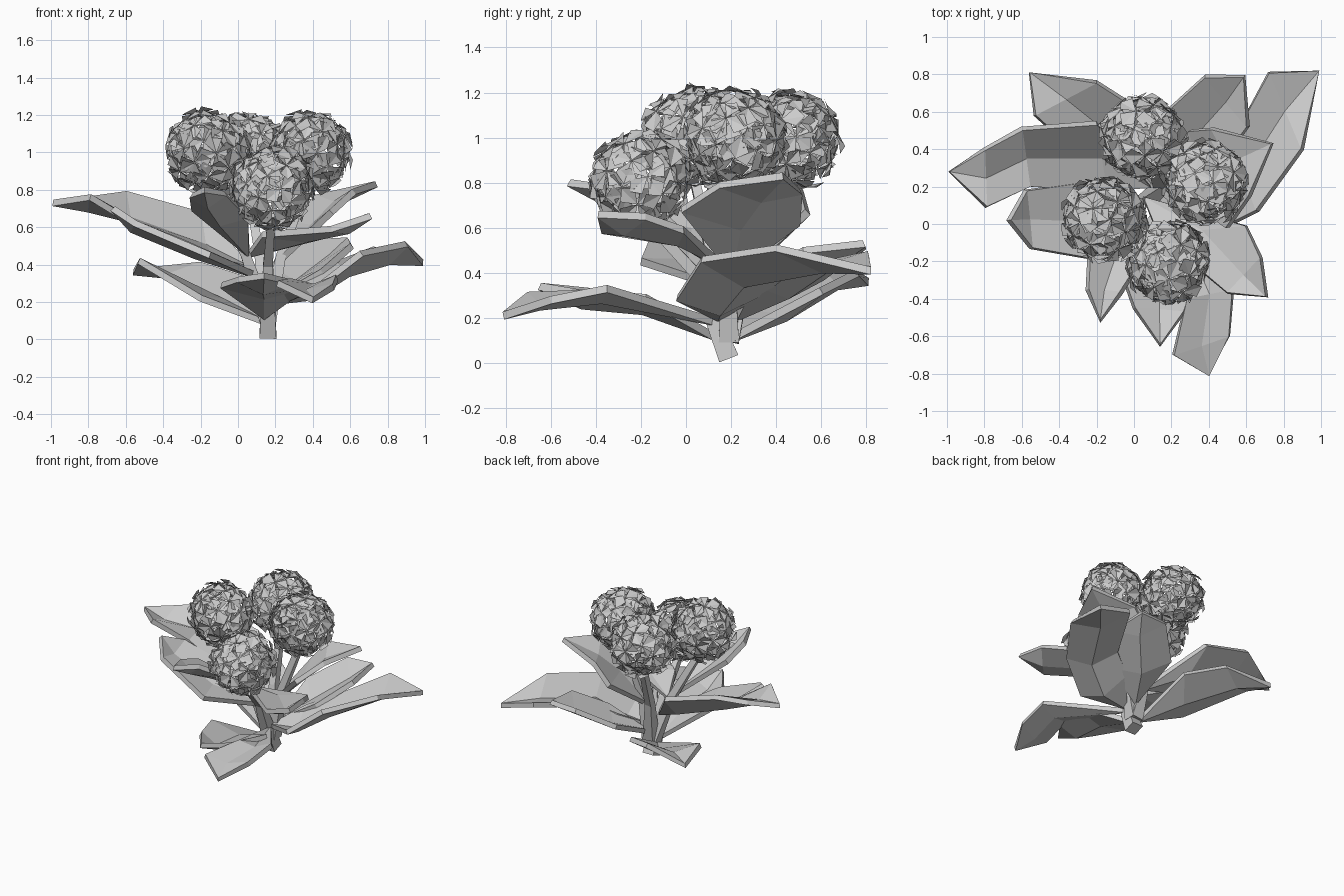
import bpy, math, random
from mathutils import Vector as V

if "Cube" in bpy.data.objects:
    bpy.data.objects.remove(bpy.data.objects["Cube"])

random.seed(4)


def add_mesh(name, verts, faces):
    me = bpy.data.meshes.new(name)
    me.from_pydata(verts, [], faces)
    me.update()
    ob = bpy.data.objects.new(name, me)
    bpy.context.collection.objects.link(ob)
    return ob


# Leaf: folded blade; rows of left / midrib / right points from base to tip
def leaf(name, base, tip, left, right, fold=0.07):
    verts = [V(base), V(tip)]
    for l, r in zip(left, right):
        l, r = V(l), V(r)
        verts += [l, (l + r) / 2 - V((0, 0, fold)), r]
    faces = [(0, 3, 2), (0, 4, 3)]
    n = len(left)
    for i in range(n - 1):
        a, b = 2 + 3 * i, 5 + 3 * i
        faces += [(a, a + 1, b + 1, b), (a + 1, a + 2, b + 2, b + 1)]
    e = 2 + 3 * (n - 1)
    faces += [(e, e + 1, 1), (e + 1, e + 2, 1)]
    mod = add_mesh(name, verts, faces).modifiers.new("thickness", 'SOLIDIFY')
    mod.thickness = 0.035
    mod.offset = 0


# Stem: tapered square tube
def stem(name, points, radii):
    verts, faces = [], []
    for i, p in enumerate(points):
        d = (points[min(i + 1, len(points) - 1)] - points[max(i - 1, 0)]).normalized()
        u = V((0, 1, 0)).cross(d).normalized()
        w = d.cross(u)
        verts += [p + (u * a + w * b) * radii[i]
                  for a, b in ((1, 1), (-1, 1), (-1, -1), (1, -1))]
    for i in range(len(points) - 1):
        for k in range(4):
            a, b = 4 * i + k, 4 * i + (k + 1) % 4
            faces.append((a, b, b + 4, a + 4))
    e = 4 * len(points) - 4
    add_mesh(name, verts, faces + [(3, 2, 1, 0), (e, e + 1, e + 2, e + 3)])


# Flower head: shell of loose four-petalled florets on a sphere
def flower_head(name, centre, radius=0.215, count=46):
    verts, faces = [], []
    for i in range(count):
        z = 1 - 2 * (i + 0.5) / count
        a = i * math.pi * (3 - math.sqrt(5))
        s = math.sqrt(1 - z * z)
        n = V((s * math.cos(a), s * math.sin(a), z))
        p = V(centre) + n * (radius + random.uniform(-0.02, 0.005))
        tilt = V([random.uniform(-0.22, 0.22) for _ in range(3)])
        n = (n + tilt).normalized()
        u = n.orthogonal().normalized()
        w = n.cross(u)
        spin = random.uniform(0, math.pi / 2)
        for k in range(4):
            b = spin + k * math.pi / 2
            d = u * math.cos(b) + w * math.sin(b)
            e = n.cross(d)
            size = random.uniform(0.085, 0.115)
            lift = random.uniform(-0.005, 0.01)
            o = len(verts)
            verts += [p, p + d * size * 0.65 + e * size * 0.45 + n * lift,
                      p + d * size - n * 0.018,
                      p + d * size * 0.65 - e * size * 0.45 + n * lift]
            faces += [(o, o + 2, o + 1), (o, o + 3, o + 2)]
    add_mesh(name, verts, faces)


# Flower heads with their stems
heads = {"back": (0.05, 0.46, 0.99), "right": (0.38, 0.22, 1.0),
         "left": (-0.16, 0.03, 1.0), "front": (0.18, -0.20, 0.81)}
for key, c in heads.items():
    flower_head(key + "_flower_head", c)
    c = V(c)
    front = key == "front"
    root = V((0.16, 0.19, 0.02 if front else 0.1))
    mid = V((0.15, 0.17, 0.4 if front else 0.45))
    mid.x += (c.x - mid.x) * 0.35
    mid.y += (c.y - mid.y) * 0.35
    stem(key + "_stem", [root, mid, c - V((0, 0, 0.15))], [0.045, 0.026, 0.02])

# Large lower and middle leaves
leaf("left_leaf", (0.09, 0.2, 0.36), (-0.99, 0.28, 0.73),
     [(-0.2, 0.54, 0.67), (-0.6, 0.51, 0.78), (-0.8, 0.4, 0.75)],
     [(-0.15, 0.18, 0.44), (-0.56, 0.2, 0.62), (-0.79, 0.09, 0.76)], 0.06)
leaf("back_left_leaf", (0.12, 0.18, 0.1), (-0.56, 0.81, 0.36),
     [(0.05, 0.6, 0.32), (-0.2, 0.76, 0.40)],
     [(-0.2, 0.28, 0.22), (-0.53, 0.58, 0.42)])
leaf("back_leaf", (0.17, 0.22, 0.2), (0.59, 0.79, 0.53),
     [(0.17, 0.6, 0.38), (0.38, 0.79, 0.52)],
     [(0.45, 0.3, 0.36), (0.61, 0.52, 0.50)])
leaf("back_right_leaf", (0.18, 0.14, 0.2), (0.99, 0.82, 0.41),
     [(0.35, 0.34, 0.32), (0.52, 0.44, 0.40), (0.72, 0.81, 0.48)],
     [(0.44, -0.04, 0.29), (0.66, 0.07, 0.46), (0.9, 0.4, 0.51)], 0.08)
leaf("front_right_low_leaf", (0.18, 0.14, 0.18), (0.4, -0.81, 0.21),
     [(0.53, -0.35, 0.33), (0.51, -0.6, 0.28)],
     [(0.28, -0.4, 0.31), (0.21, -0.7, 0.30)], 0.04)
leaf("front_low_leaf", (0.14, 0.12, 0.12), (0.14, -0.65, 0.34),
     [(0.37, -0.18, 0.29), (0.27, -0.47, 0.31)],
     [(-0.09, -0.2, 0.29), (0.0, -0.45, 0.32)], 0.06)

# Upper leaves below the flower heads
leaf("right_upper_leaf", (0.2, 0.2, 0.4), (0.74, 0.43, 0.83),
     [(0.3, 0.50, 0.62), (0.42, 0.51, 0.76)],
     [(0.50, -0.02, 0.68), (0.62, 0.15, 0.79)], 0.05)
leaf("front_right_leaf", (0.05, 0.14, 0.45), (0.71, -0.39, 0.66),
     [(0.6, -0.01, 0.59), (0.68, -0.18, 0.65)],
     [(0.13, -0.06, 0.56), (0.5, -0.37, 0.59)], 0.04)
leaf("front_left_upper_leaf", (0.06, 0.12, 0.45), (-0.18, -0.52, 0.80),
     [(0.05, -0.18, 0.66), (-0.07, -0.37, 0.78)],
     [(-0.24, -0.15, 0.70), (-0.25, -0.35, 0.77)], 0.06)
leaf("left_front_leaf", (0.1, 0.14, 0.34), (-0.67, 0.02, 0.70),
     [(-0.3, 0.22, 0.52), (-0.58, 0.18, 0.63)],
     [(-0.15, -0.2, 0.45), (-0.55, -0.13, 0.62)], 0.04)
